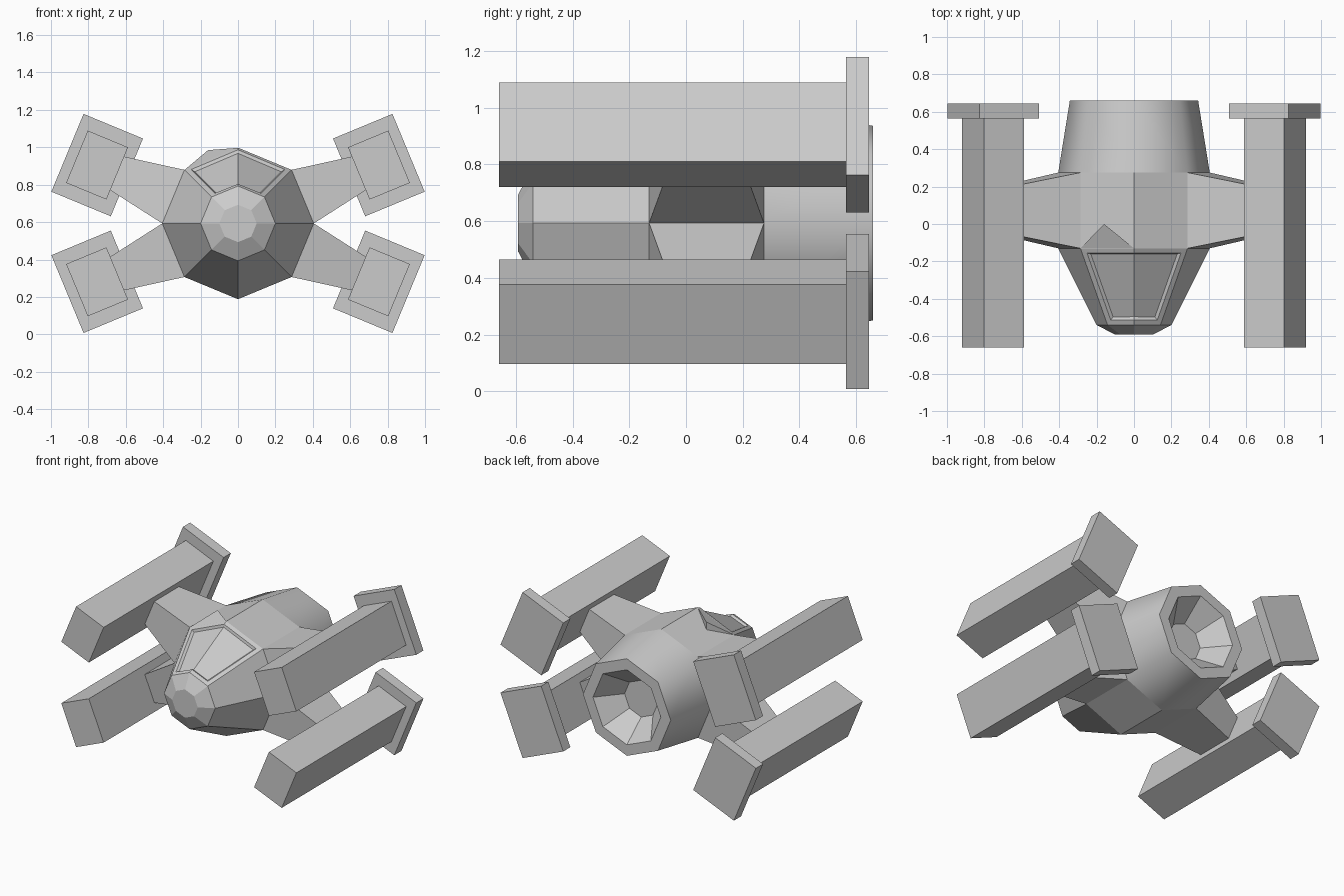
import bpy, bmesh
from math import cos, sin, pi, radians
from mathutils import Matrix

if "Cube" in bpy.data.objects:
    bpy.data.objects.remove(bpy.data.objects["Cube"])

CZ = 0.593   # height of the hull axis
R = 0.405    # hull radius


def add(name, bm):
    bmesh.ops.recalc_face_normals(bm, faces=bm.faces)
    me = bpy.data.meshes.new(name)
    bm.to_mesh(me)
    bm.free()
    ob = bpy.data.objects.new(name, me)
    bpy.context.collection.objects.link(ob)
    return ob


def hull(name, pts, mat=None):
    bm = bmesh.new()
    for p in pts:
        bm.verts.new(p)
    bmesh.ops.convex_hull(bm, input=bm.verts[:])
    bmesh.ops.dissolve_limit(bm, angle_limit=0.01, verts=bm.verts[:], edges=bm.edges[:])
    if mat:
        bm.transform(mat)
    return add(name, bm)


def box(u0, u1, v, y0, y1):
    return [(u, y, w) for u in (u0, u1) for y in (y0, y1) for w in (-v, v)]


# Octagonal hull: nose, middle, rear cone and hollow exhaust
profile = [(-0.592, 0.1), (-0.54, 0.2), (-0.13, R), (0.275, R),
           (0.66, 0.343), (0.66, 0.265), (0.50, 0.13)]
bm = bmesh.new()
rings = [[bm.verts.new((r * cos(k * pi / 4), y, CZ + r * sin(k * pi / 4)))
          for k in range(8)] for y, r in profile]
canopy = []
for i in range(len(rings) - 1):
    for k in range(8):
        n = (k + 1) % 8
        f = bm.faces.new((rings[i][k], rings[i][n], rings[i + 1][n], rings[i + 1][k]))
        f.smooth = i == 3
        if i == 1 and k in (1, 2):
            canopy.append(f)
bm.faces.new(rings[0])
bm.faces.new(rings[-1])
bmesh.ops.recalc_face_normals(bm, faces=bm.faces)
# Sunken canopy window with a narrow frame
bmesh.ops.inset_region(bm, faces=canopy, thickness=0.028, depth=0, use_even_offset=True)
bmesh.ops.inset_region(bm, faces=canopy, thickness=0.012, depth=-0.015, use_even_offset=True)
add("hull", bm)

# Small raised fin behind the canopy, on one side only
hull("canopy_fin", [(-0.286, -0.13, 0.879), (0, -0.13, 0.997),
                    (-0.16, 0, 0.985), (-0.16, 0, 0.932)])

# Four pylons, each with an engine pod and a rear plate
for label, ang in (("upper_right", 22.5), ("upper_left", 157.5),
                   ("lower_left", 202.5), ("lower_right", 337.5)):
    m = Matrix.Translation((0, 0, CZ)) @ Matrix.Rotation(-radians(ang), 4, 'Y')
    root, tip = R * cos(pi / 8), 0.70
    pts = [(root, y, v) for y in (-0.13, 0.275) for v in (-0.155, 0.155)]
    pts += [(tip, y, v) for y in (-0.065, 0.21) for v in (-0.097, 0.097)]
    hull("pylon_" + label, pts, m)
    hull("engine_pod_" + label, box(0.699, 0.932, 0.151, -0.66, 0.565), m)
    hull("rear_plate_" + label, box(0.643, 0.987, 0.225, 0.565, 0.645), m)
